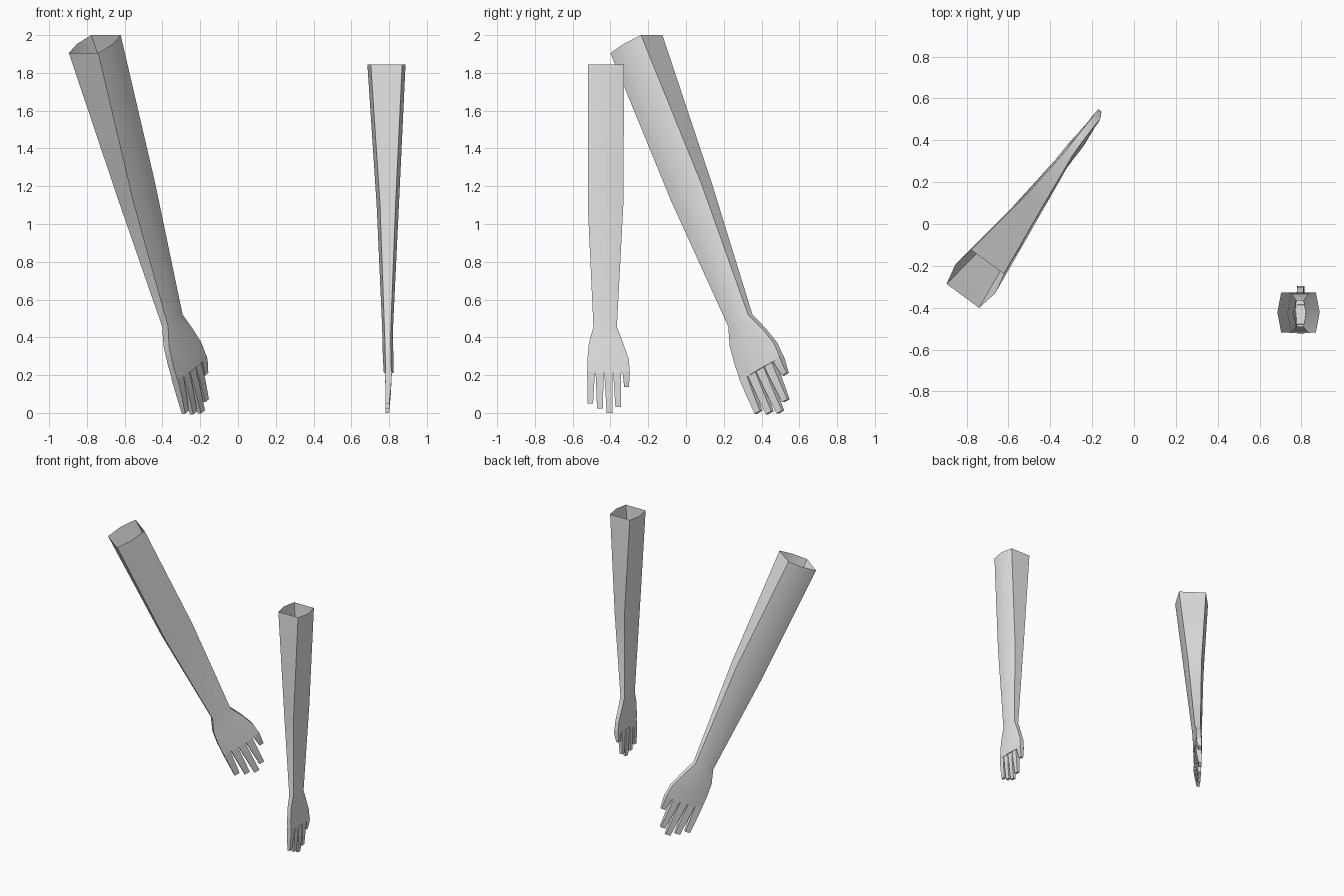
import bpy, bmesh, math
from mathutils import Matrix, Vector

if "Cube" in bpy.data.objects:
    bpy.data.objects.remove(bpy.data.objects["Cube"])

grey = bpy.data.materials.new("light_grey")
grey.diffuse_color = (0.8, 0.8, 0.8, 1)
grey.use_nodes = True
grey.node_tree.nodes["Principled BSDF"].inputs["Base Color"].default_value = grey.diffuse_color

# Arm sections: height, front y, back y, centre x, half width at edges, half width at middle
SECTIONS = [
    (1.845, -0.518, -0.327, 0.786, 0.083, 0.101),
    (1.10, -0.52, -0.332, 0.793, 0.041, 0.059),
    (0.455, -0.49, -0.366, 0.792, 0.017, 0.029),
    (0.37, -0.514, -0.333, 0.793, 0.015, 0.028),
    (0.285, -0.522, -0.303, 0.795, 0.015, 0.028),
    (0.21, -0.523, -0.297, 0.797, 0.015, 0.025),
]
# Fingers: base y range, base z, tip y range, tip z
FINGERS = [
    (-0.523, -0.482, 0.22, -0.522, -0.492, 0.05),
    (-0.479, -0.436, 0.22, -0.471, -0.440, 0.022),
    (-0.433, -0.389, 0.22, -0.420, -0.390, 0.0),
    (-0.386, -0.343, 0.22, -0.374, -0.345, 0.032),
    (-0.337, -0.297, 0.22, -0.327, -0.302, 0.138),
]


def finish(name, bm, place):
    bmesh.ops.transform(bm, matrix=place, verts=bm.verts)
    me = bpy.data.meshes.new(name)
    bm.to_mesh(me)
    bm.free()
    me.materials.append(grey)
    ob = bpy.data.objects.new(name, me)
    bpy.context.collection.objects.link(ob)
    bpy.ops.object.select_all(action='DESELECT')
    ob.select_set(True)
    bpy.context.view_layer.objects.active = ob
    bpy.ops.object.shade_smooth_by_angle(angle=math.radians(30))


def bridge(bm, rings):
    n = len(rings[0])
    for a, b in zip(rings, rings[1:]):
        for i in range(n):
            j = (i + 1) % n
            bm.faces.new((a[i], b[i], b[j], a[j]))


def build_arm(side, place, wide=1.0, long=1.0):
    # Stretch applied only below the wrist
    def pt(x, y, z):
        if z < 0.45:
            y = -0.428 + (y + 0.428) * wide
            z = 0.45 + (z - 0.45) * long
        return Vector((x, y, z))

    # Open six-sided sleeve running into the palm
    bm = bmesh.new()
    rings = []
    for z, y0, y1, cx, e, m in SECTIONS:
        ym = (y0 + y1) / 2
        outline = [(-e, y0), (e, y0), (m, ym), (e, y1), (-e, y1), (-m, ym)]
        rings.append([bm.verts.new(pt(cx + x, y, z)) for x, y in outline])
    bridge(bm, rings)
    bm.faces.new(rings[-1][::-1])
    finish(side + "_arm", bm, place)

    # Four fingers and thumb, tapered with a slight bend at the middle joint
    bm = bmesh.new()
    for i, (a0, a1, za, b0, b1, zb) in enumerate(FINGERS):
        rings = []
        for t, half, cx in ((0, 0.018, 0.797), (0.5, 0.015, 0.795), (1, 0.009, 0.791)):
            y0, y1, z = a0 + (b0 - a0) * t, a1 + (b1 - a1) * t, za + (zb - za) * t
            rings.append([bm.verts.new(pt(cx + sx * half, y, z))
                          for sx, y in ((-1, y0), (1, y0), (1, y1), (-1, y1))])
        bridge(bm, rings)
        bm.faces.new(rings[-1][::-1])
    finish(side + "_fingers", bm, place)


# Upright arm
build_arm("upright", Matrix.Identity(4))

# Leaning arm: larger and tilted
x_dir = Vector((0.807, -0.59, 0)).normalized()
y_dir = Vector((0.558, 0.711, 0.428)).normalized()
z_dir = x_dir.cross(y_dir).normalized()
y_dir = z_dir.cross(x_dir)
rot = Matrix((x_dir, y_dir, z_dir)).transposed().to_4x4()
place = (Matrix.Translation((-0.758, -0.262, 1.953)) @ rot
         @ Matrix.Scale(1.163, 4) @ Matrix.Translation((-0.786, 0.422, -1.845)))
build_arm("leaning", place, 1.1, 1.04)
